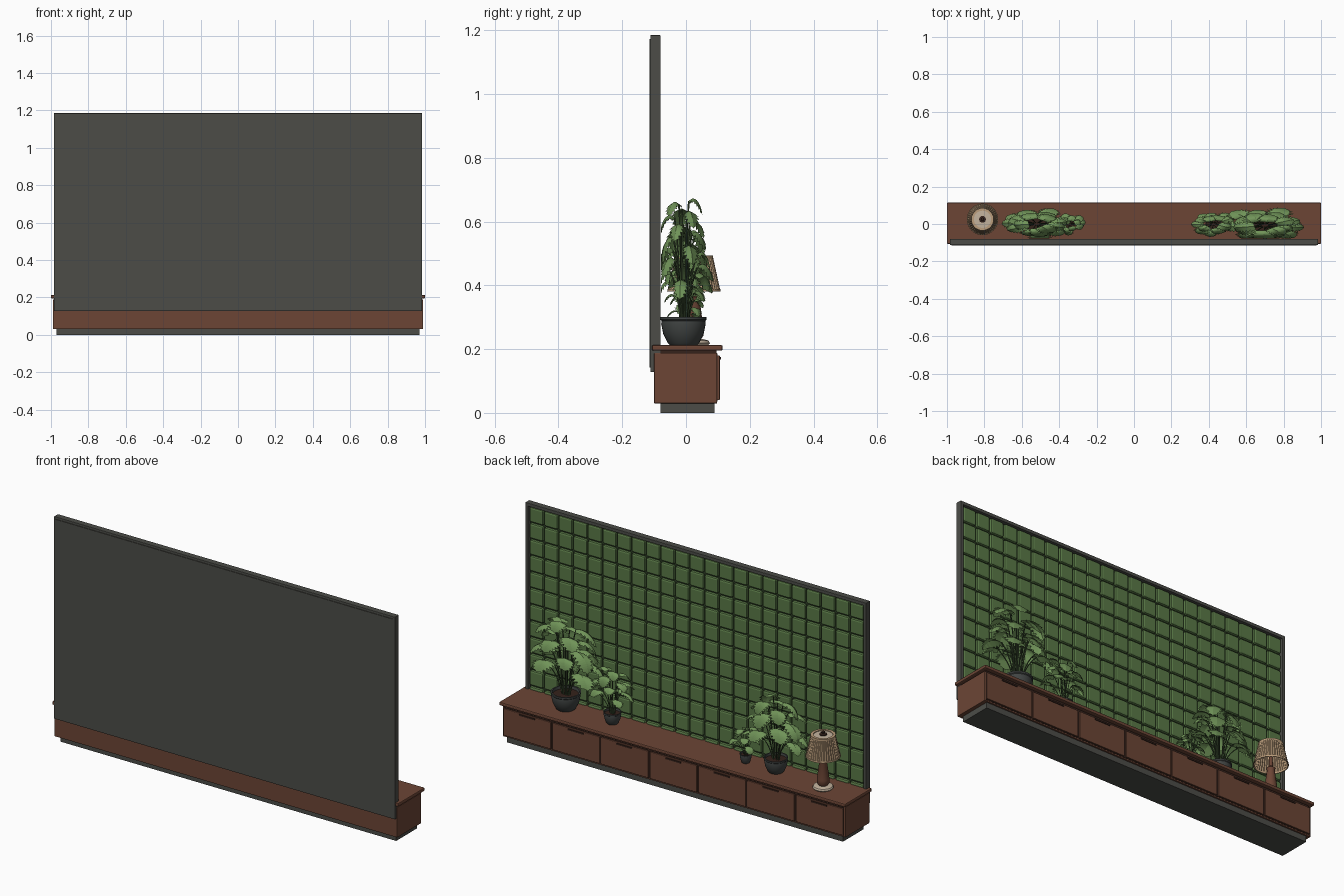
import bpy, bmesh, math, random
from mathutils import Vector

random.seed(4)
cube = bpy.data.objects.get("Cube")
if cube:
    bpy.data.objects.remove(cube, do_unlink=True)


def material(name, rgb):
    m = bpy.data.materials.new(name)
    m.use_nodes = True
    m.diffuse_color = (*rgb, 1)
    bsdf = m.node_tree.nodes["Principled BSDF"]
    bsdf.inputs["Base Color"].default_value = (*rgb, 1)
    bsdf.inputs["Roughness"].default_value = 0.7
    return m


wood = material("walnut_wood", (.15, .06, .036))
dark_wood = material("dark_wood", (.035, .016, .011))
charcoal = material("charcoal_panel", (.072, .073, .064))
tile_green = material("green_tile", (.1, .19, .062))
grout = material("dark_green_grout", (.025, .045, .018))
leaf_green = material("leaf_green", (.165, .3, .1))
stem_green = material("stem_green", (.05, .085, .035))
pot_grey = material("pot_grey", (.052, .058, .056))
linen = material("linen_shade", (.5, .34, .2))
cream = material("cream_stone", (.55, .45, .34))


def finish(name, bm, mat, smooth=False, bevel=0):
    me = bpy.data.meshes.new(name)
    bm.to_mesh(me)
    bm.free()
    me.materials.append(mat)
    ob = bpy.data.objects.new(name, me)
    bpy.context.collection.objects.link(ob)
    if bevel:
        mod = ob.modifiers.new("edge", 'BEVEL')
        mod.width, mod.segments = bevel, 2
    if smooth:
        bpy.ops.object.select_all(action='DESELECT')
        ob.select_set(True)
        bpy.context.view_layer.objects.active = ob
        bpy.ops.object.shade_smooth_by_angle(angle=math.radians(40))
    return ob


def add_box(bm, x, y, z):
    verts = bmesh.ops.create_cube(bm, size=1)["verts"]
    for v in verts:
        v.co = [(a + b) / 2 + c * (b - a) for (a, b), c in zip((x, y, z), v.co)]


def box(name, x, y, z, mat, bevel=0):
    bm = bmesh.new()
    add_box(bm, x, y, z)
    return finish(name, bm, mat, bevel=bevel)


def lathe(name, profile, centre, mat, sides=32, pleat=0, smooth=True):
    """Revolve (radius, height) points; pleat alternates the radius."""
    bm = bmesh.new()
    rings = []
    for r, z in profile:
        ring = []
        for i in range(sides):
            a = math.tau * i / sides
            k = r * (1 + pleat * (-1) ** i)
            ring.append(bm.verts.new((centre[0] + k * math.cos(a),
                                      centre[1] + k * math.sin(a), centre[2] + z)))
        rings.append(ring)
    for lo, hi in zip(rings, rings[1:]):
        for i in range(sides):
            j = (i + 1) % sides
            bm.faces.new((lo[i], lo[j], hi[j], hi[i]))
    bmesh.ops.remove_doubles(bm, verts=bm.verts, dist=1e-6)
    return finish(name, bm, mat, smooth)


# Cabinet
box("plinth", (-.97, .97), (-.08, .09), (0, .03), charcoal)
box("cabinet_body", (-.99, .99), (-.1, .098), (.03, .188), wood, .002)
box("shadow_gap", (-.98, .98), (-.095, .095), (.188, .196), dark_wood)
box("cabinet_top", (-1, 1), (-.107, .115), (.195, .213), wood, .005)
box("drawer_recess", (-.982, .982), (.097, .099), (.036, .186), dark_wood)
pitch = 1.97 / 7
for i in range(7):
    x = (i - 3) * pitch
    box("drawer_front", (x - .136, x + .136), (.097, .106), (.04, .18), wood, .002)
    box("drawer_pull", (x - .045, x + .045), (.104, .11), (.168, .176), dark_wood)

# Wall panel and its frame
box("panel_back", (-.975, .975), (-.115, -.108), (.142, 1.173), charcoal)
box("grout_sheet", (-.972, .972), (-.108, -.1), (.145, 1.17), grout)
for s in (-1, 1):
    box("frame_side", sorted((s * .985, s * .968)), (-.112, -.08), (.128, 1.185), charcoal, .002)
for z in (.128, 1.168):
    box("frame_rail", (-.985, .985), (-.112, -.08), (z, z + .017), charcoal, .002)

# Wall tiles
cols, rows = 23, 12
w, h = 1.936 / cols, 1.023 / rows
bm = bmesh.new()
for c in range(cols):
    for r in range(rows):
        x, z = -.968 + c * w, .145 + r * h
        add_box(bm, (x + .003, x + w - .003), (-.104, -.084), (z + .003, z + h - .003))
finish("wall_tiles", bm, tile_green, bevel=.009)

# Table lamp
lamp = (-.81, .025, .213)
lathe("lamp_base", [(0, 0), (.045, 0), (.05, .006), (.046, .014), (.03, .018), (0, .018)], lamp, cream)
lathe("lamp_stem", [(.022, .018), (.03, .03), (.03, .05), (.018, .14), (.021, .15), (.01, .16), (.008, .21)],
      lamp, wood)
lathe("lamp_shade", [(.081, .17), (.058, .278)], lamp, linen, 80, .022, False)
lathe("shade_lower_trim", [(.08, .168), (.084, .168), (.083, .176), (.079, .176), (.08, .168)], lamp, linen, 40)
lathe("shade_upper_trim", [(.06, .272), (.06, .281), (.046, .281), (.046, .272)], lamp, linen, 40)
lathe("shade_cap", [(.048, .277), (0, .279)], lamp, cream)
lathe("lamp_finial", [(.018, .279), (.018, .284), (.007, .287), (.009, .295), (0, .299)], lamp, dark_wood, 20)


# Potted plants
def add_leaf(bm, base, azimuth, length, pitch, droop, place):
    """Arched blade with a creased midrib and split, lobed edges."""
    out = Vector((math.cos(azimuth), math.sin(azimuth), 0))
    side = Vector((-math.sin(azimuth), math.cos(azimuth), 0))
    up = Vector((0, 0, 1))
    n = 14
    p, spine, edges = base.copy(), [], {1: [], -1: []}
    for i in range(n + 1):
        t = i / n
        a = pitch - droop * t
        d = out * math.cos(a) + up * math.sin(a)
        normal = up * math.cos(a) - out * math.sin(a)
        spine.append(bm.verts.new(place(p)))
        half = .5 * length * math.sin(math.pi * min(1, .14 + .86 * t)) ** .7
        half *= .62 if i % 2 and t > .2 else 1
        for s in (1, -1):
            q = p + side * s * half + normal * half * -.2 + d * (half * .3 - .1 * length * (1 - t))
            edges[s].append(bm.verts.new(place(q)))
        p = p + d * length / n
    for i in range(n):
        bm.faces.new((spine[i], spine[i + 1], edges[1][i + 1], edges[1][i]))
        bm.faces.new((spine[i + 1], spine[i], edges[-1][i], edges[-1][i + 1]))


def plant(x, y, pot_r, pot_h, reach, top, count, squash, label):
    foot = (x, y, .213)
    shape = [(0, 0), (.6, 0), (.68, .06), (.88, .4), (.97, .75), (.95, .86),
             (1, .9), (1, 1), (.9, 1), (.86, .82)]
    lathe(label + "_pot", [(r * pot_r, z * pot_h) for r, z in shape], foot, pot_grey)
    lathe(label + "_soil", [(pot_r * .88, pot_h * .84), (0, pot_h * .86)], foot, dark_wood, 24)
    rim = .213 + pot_h * .85

    def place(p):
        return Vector((x + p.x, max(-.078, y + p.y * squash), p.z))

    bm = bmesh.new()
    curve = bpy.data.curves.new(label + "_stems", 'CURVE')
    curve.dimensions = '3D'
    curve.bevel_depth = reach * .014
    curve.bevel_resolution = 1
    curve.materials.append(stem_green)
    for i in range(count):
        az = i * 2.4 + random.uniform(-.25, .25)
        rank = (i + .5) / count
        size = reach * random.uniform(.62, .82)
        rad = reach * (.6 - .38 * rank) * random.uniform(.85, 1.1)
        tip_z = rim + (top - rim) * (.3 + .64 * rank)
        out = Vector((math.cos(az), math.sin(az), 0))
        tip = out * rad + Vector((0, 0, tip_z))
        root = out * pot_r * .3 + Vector((0, 0, rim))
        bend = out * rad * .45 + Vector((0, 0, rim + (tip_z - rim) * .7))
        sp = curve.splines.new('POLY')
        sp.points.add(5)
        for k, pt in enumerate(sp.points):
            t = k / 5
            q = root * (1 - t) ** 2 + bend * 2 * t * (1 - t) + tip * t * t
            pt.co = (*place(q), 1)
        add_leaf(bm, tip, az, size, random.uniform(.1, .5), random.uniform(1.5, 2.1), place)
    finish(label + "_leaves", bm, leaf_green)
    bpy.context.collection.objects.link(bpy.data.objects.new(label + "_stems", curve))


plant(.7, -.008, .072, .088, .2, .695, 20, .42, "large_plant")
plant(.425, 0, .043, .06, .125, .51, 15, .5, "small_plant")
plant(-.52, 0, .058, .075, .175, .62, 19, .45, "medium_plant")
plant(-.345, 0, .029, .048, .08, .41, 13, .7, "tiny_plant")
